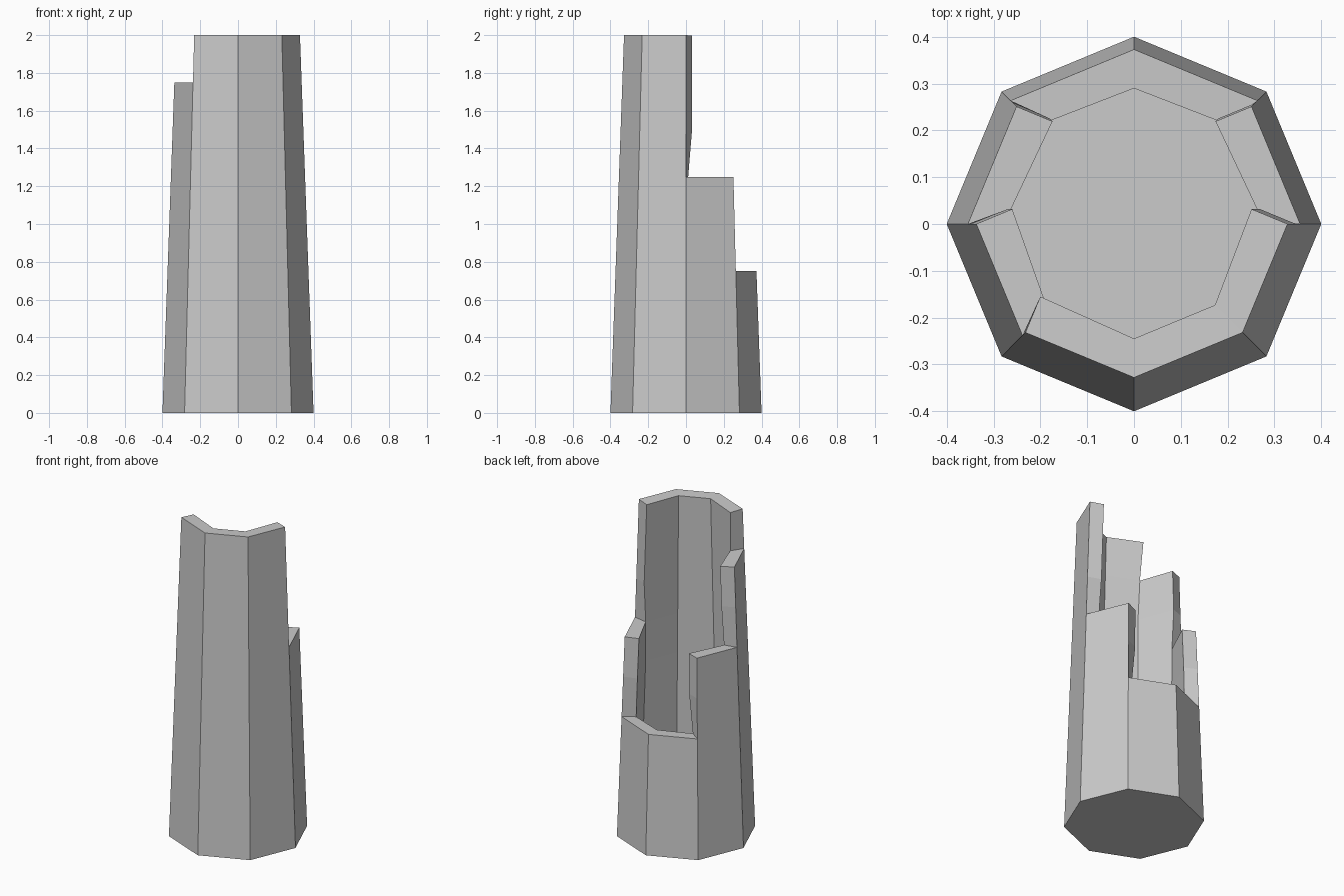
import bpy, bmesh
from math import cos, sin, pi

if "Cube" in bpy.data.objects:
    bpy.data.objects.remove(bpy.data.objects["Cube"])

SIDES, STEP = 8, 0.25
R_BOTTOM, R_TOP, HEIGHT = 0.4, 0.328, 2.0
# wall height of each side in steps, counter-clockwise from +x
SIDE_STEPS = [5, 3, 3, 5, 7, 8, 8, 8]

bm = bmesh.new()

# rings of the tapering octagonal shell
rings = []
for j in range(int(HEIGHT / STEP) + 1):
    z = j * STEP
    r = R_BOTTOM + (R_TOP - R_BOTTOM) * z / HEIGHT
    rings.append([bm.verts.new((r * cos(2 * pi * i / SIDES),
                                r * sin(2 * pi * i / SIDES), z))
                  for i in range(SIDES)])

# wall panels, each side broken off at its own height
for i, steps in enumerate(SIDE_STEPS):
    n = (i + 1) % SIDES
    for j in range(steps):
        bm.faces.new((rings[j][i], rings[j][n], rings[j + 1][n], rings[j + 1][i]))

# floor
bm.faces.new(list(reversed(rings[0])))

bmesh.ops.delete(bm, geom=[v for v in bm.verts if not v.link_faces], context='VERTS')
mesh = bpy.data.meshes.new("ruined_tower")
bm.to_mesh(mesh)
bm.free()
tower = bpy.data.objects.new("ruined_tower", mesh)
bpy.context.collection.objects.link(tower)

# wall thickness, grown inwards
solid = tower.modifiers.new("wall_thickness", 'SOLIDIFY')
solid.thickness = 0.0833
solid.offset = -1
